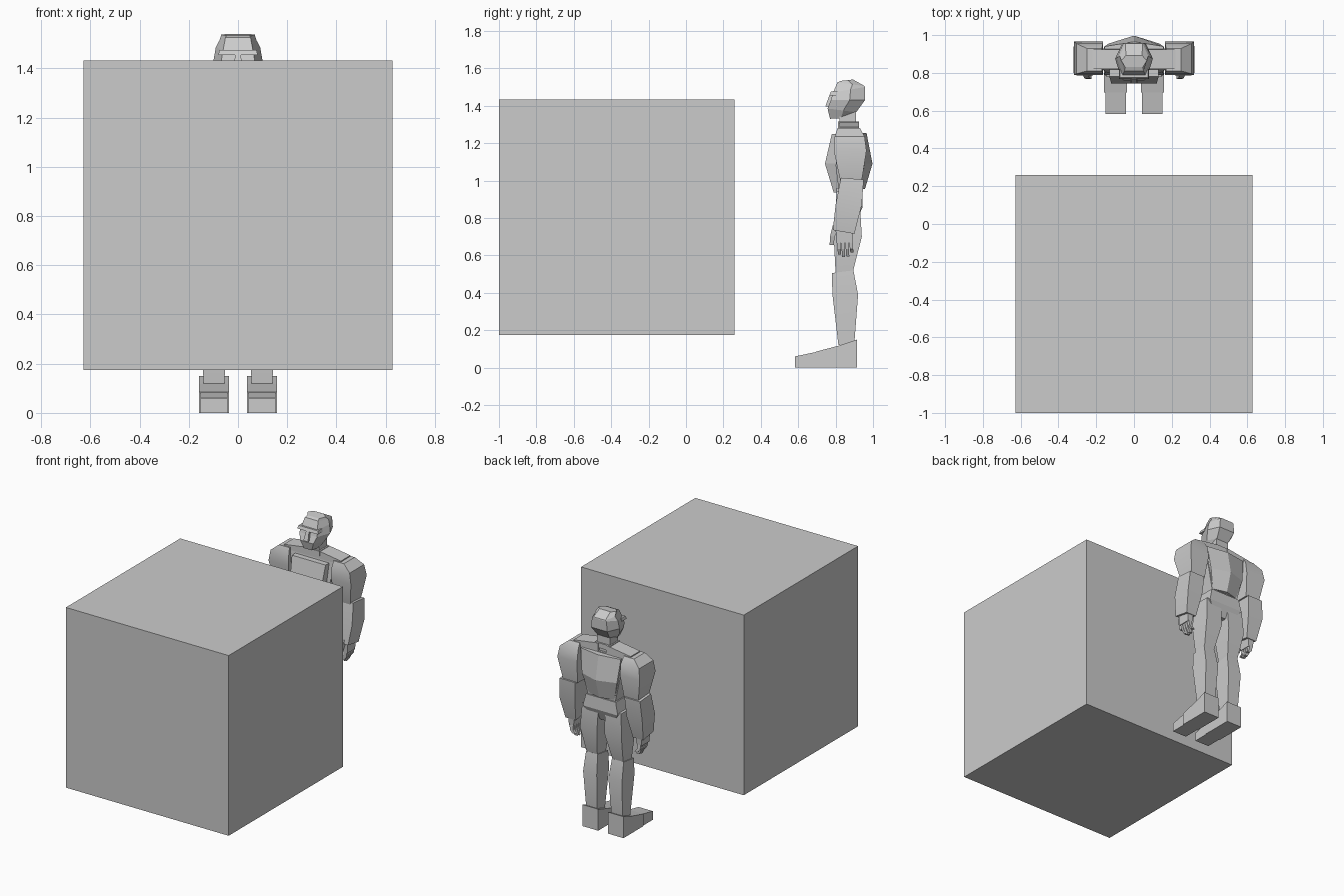
import bpy, bmesh, math
from mathutils import Vector

if "Cube" in bpy.data.objects:
    bpy.data.objects.remove(bpy.data.objects["Cube"], do_unlink=True)

grey = bpy.data.materials.new("plain grey")
grey.use_nodes = True
grey.diffuse_color = (0.6, 0.6, 0.6, 1)
grey.node_tree.nodes["Principled BSDF"].inputs["Base Color"].default_value = (0.6, 0.6, 0.6, 1)


def finish(name, bm, smooth=False):
    bmesh.ops.recalc_face_normals(bm, faces=bm.faces)
    mesh = bpy.data.meshes.new(name)
    bm.to_mesh(mesh)
    bm.free()
    mesh.materials.append(grey)
    ob = bpy.data.objects.new(name, mesh)
    bpy.context.collection.objects.link(ob)
    if smooth:
        bpy.ops.object.select_all(action="DESELECT")
        ob.select_set(True)
        bpy.context.view_layer.objects.active = ob
        bpy.ops.object.shade_smooth_by_angle(angle=math.radians(30))
    return ob


def skin(name, loops, smooth=False):
    """Bridge equal-length loops of points and cap both ends."""
    bm = bmesh.new()
    rows = [[bm.verts.new(p) for p in loop] for loop in loops]
    n = len(rows[0])
    for a, b in zip(rows, rows[1:]):
        for i in range(n):
            j = (i + 1) % n
            bm.faces.new((a[i], a[j], b[j], b[i]))
    bm.faces.new(rows[0])
    bm.faces.new(rows[-1])
    return finish(name, bm, smooth)


def loft(name, rings, side=1, smooth=False):
    """Stack of box sections: front z, back z, front y, back y, inner x, outer x."""
    return skin(name, [[(side * xi, yf, zf), (side * xo, yf, zf),
                        (side * xo, yb, zb), (side * xi, yb, zb)]
                       for zf, zb, yf, yb, xi, xo in rings], smooth)


def box(name, x, y, z, side=1):
    return loft(name, [(h, h, *y, *x) for h in z], side)


def ridged(name, rings, smooth=False):
    """Plate with a raised centre line: z, inner y, edge y, ridge y, half width."""
    return skin(name, [[(-w, yi, z), (-w, ye, z), (0, yr, z), (w, ye, z), (w, yi, z)]
                       for z, yi, ye, yr, w in rings], smooth)


# Large block in front of the figure
box("large_block", (-.628, .628), (-1, .26), (.175, 1.432))

# Head: six-sided sections tilted along the skull
head = [(1.33, 1.335, .77, .875, .045), (1.385, 1.365, .757, .91, .075),
        (1.43, 1.43, .775, .957, .1), (1.47, 1.5, .786, .957, .09),
        (1.525, 1.505, .81, .955, .075), (1.533, 1.54, .83, .893, .068)]
loops = []
for zf, zb, yf, yb, w in head:
    ym, zm = yf * .45 + yb * .55, zf * .45 + zb * .55
    loops.append([(-w * .68, yf, zf), (w * .68, yf, zf), (w, ym, zm),
                  (w * .62, yb, zb), (-w * .62, yb, zb), (-w, ym, zm)])
skin("head", loops)
loft("brow", [(1.455, 1.455, .767, .82, -.08, .08), (1.475, 1.475, .775, .82, -.075, .075)])
loft("nose", [(1.395, 1.395, .745, .8, -.018, .018), (1.46, 1.46, .768, .8, -.011, .011)])
box("neck", (-.05, .05), (.82, .91), (1.25, 1.37))
box("collar", (-.06, .06), (.813, .92), (1.28, 1.315))

# Torso
loft("torso_core", [(.92, .92, .82, .93, -.1, .1), (1.08, 1.08, .8, .94, -.14, .14),
                    (1.26, 1.26, .82, .925, -.17, .17)])
ridged("back_plate", [(.955, .88, .93, .957, .1), (1.09, .88, .955, .997, .135),
                      (1.255, .88, .94, .965, .155)])
loft("chest_plate", [(.935, .935, .79, .85, -.08, .08), (1.09, 1.09, .743, .85, -.12, .12),
                     (1.25, 1.25, .78, .85, -.13, .13)])
loft("abdomen", [(.85, .85, .81, .92, -.1, .1), (.96, .96, .805, .925, -.095, .095)])
loft("pelvis", [(.78, .78, .83, .91, -.07, .07), (.86, .86, .8, .945, -.135, .135),
                (.945, .945, .805, .94, -.115, .115)])

for s, label in ((1, "left"), (-1, "right")):
    # Shoulder slope and arm
    skin(label + "_shoulder_yoke",
         [[(s * x, .82, lo), (s * x, .925, lo), (s * x, .925, hi), (s * x, .82, hi)]
          for x, lo, hi in ((.03, 1.24, 1.315), (.22, 1.22, 1.287))])
    loft(label + "_upper_arm", [(1.0, 1.0, .825, .94, .18, .29), (1.16, 1.16, .79, .965, .165, .318),
                                (1.235, 1.235, .795, .955, .165, .305),
                                (1.28, 1.28, .81, .93, .17, .25)], s, True)
    loft(label + "_forearm", [(.735, .715, .785, .9, .22, .3), (.87, .87, .8, .94, .2, .32),
                              (1.015, 1.005, .828, .95, .19, .31)], s, True)

    # Hand with four bent fingers and a thumb
    loft(label + "_palm", [(.665, .665, .805, .89, .245, .28), (.735, .735, .8, .895, .235, .285)], s)
    for i, length in enumerate((.065, .08, .075, .055)):
        y = .807 + i * .022
        loft(f"{label}_finger_{i + 1}",
             [(.67 - length, .67 - length, y + .006, y + .022, .228, .25),
              (.635, .635, y + .003, y + .021, .245, .27),
              (.67, .67, y, y + .018, .25, .275)], s)
    loft(label + "_thumb", [(.655, .655, .768, .79, .225, .25), (.7, .7, .77, .795, .235, .262),
                            (.76, .76, .785, .82, .24, .27)], s)

    # Leg
    loft(label + "_thigh", [(.5, .51, .8, .892, .06, .14), (.7, .7, .79, .94, .03, .16),
                            (.87, .87, .805, .93, .025, .15)], s, True)
    loft(label + "_shin", [(.12, .13, .815, .9, .055, .14), (.39, .39, .783, .92, .045, .15),
                           (.505, .52, .78, .895, .055, .145)], s, True)

    # Foot: heel block and sloping toe
    for part, x, profile in (("heel", (.037, .158), ((.695, .085), (.82, .118), (.915, .15))),
                             ("toe", (.042, .152), ((.583, .06), (.696, .083)))):
        skin(f"{label}_{part}", [[(s * x[0], y, 0), (s * x[1], y, 0), (s * x[1], y, z), (s * x[0], y, z)]
                                 for y, z in profile])
